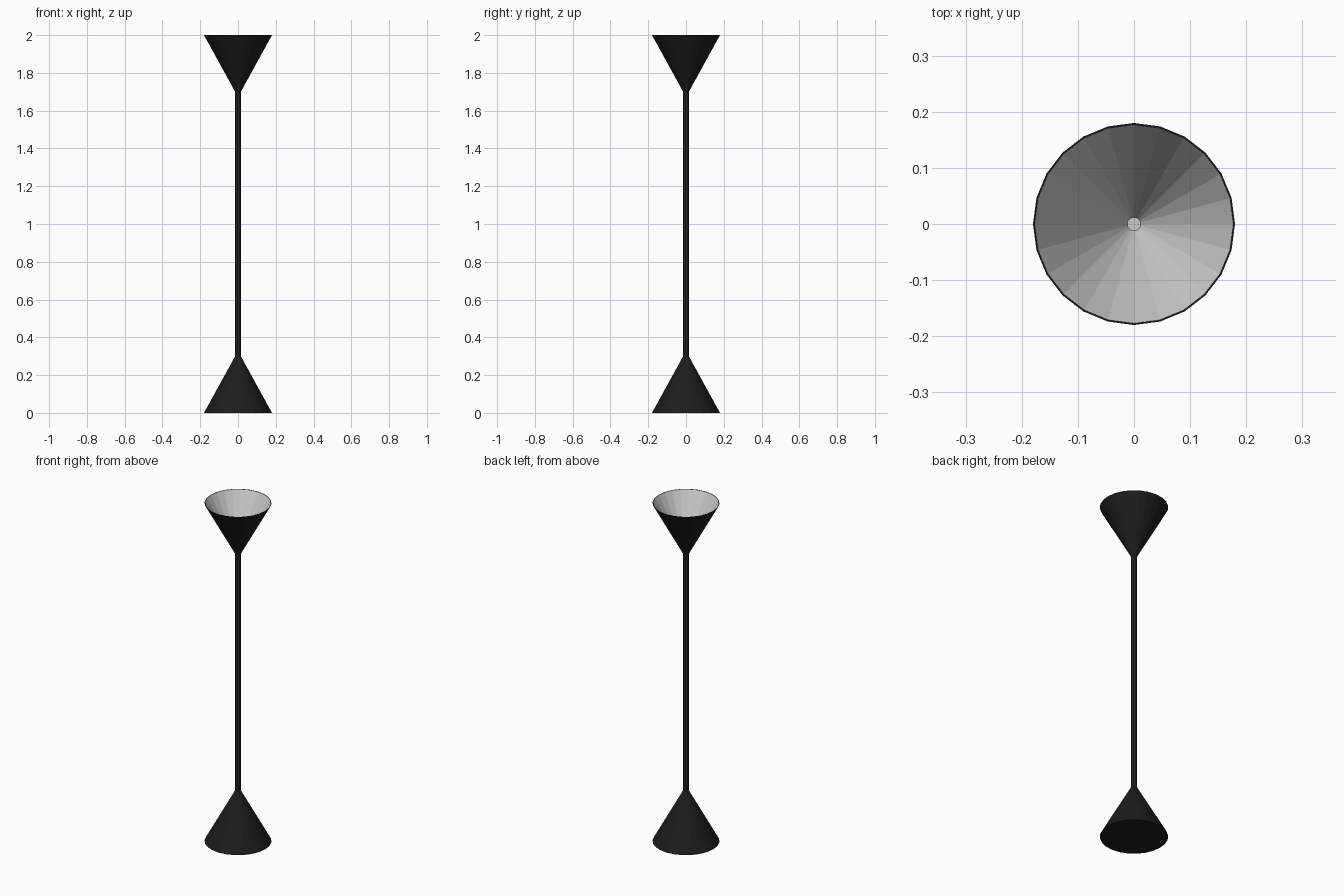
import bpy, bmesh
from math import cos, sin, tau

if "Cube" in bpy.data.objects:
    bpy.data.objects.remove(bpy.data.objects["Cube"])

SIDES = 24
black = bpy.data.materials.new("black_metal")
black.diffuse_color = (0.012, 0.012, 0.012, 1)
black.use_nodes = True
black.node_tree.nodes["Principled BSDF"].inputs["Base Color"].default_value = black.diffuse_color


def lathe(name, profile, cap_start=False, cap_end=False):
    """Spin an (r, z) profile round z; list it bottom-up on the outside."""
    bm = bmesh.new()
    rings = [[bm.verts.new((r * cos(tau * i / SIDES), r * sin(tau * i / SIDES), z))
              for i in range(SIDES)] for r, z in profile]
    for a, b in zip(rings, rings[1:]):
        for i in range(SIDES):
            j = (i + 1) % SIDES
            bm.faces.new((a[i], a[j], b[j], b[i]))
    if cap_start:
        bm.faces.new(rings[0][::-1])
    if cap_end:
        bm.faces.new(rings[-1])
    mesh = bpy.data.meshes.new(name)
    bm.to_mesh(mesh)
    bm.free()
    obj = bpy.data.objects.new(name, mesh)
    bpy.context.collection.objects.link(obj)
    return obj


# Solid conical foot
base = lathe("base", [(0.18, 0), (0.015, 0.3)], cap_start=True, cap_end=True)

# Thin upright
pole = lathe("pole", [(0.015, 0.29), (0.015, 1.705)], cap_start=True, cap_end=True)

# Upturned conical shade with a thin black rim
shade = lathe("shade", [(0.015, 1.7), (0.18, 2.0), (0.177, 2.0)], cap_start=True)

# Pale inner lining with a small flat floor
lining = lathe("shade_lining", [(0.177, 2.0), (0.012, 1.708)], cap_end=True)

for part in (base, pole, shade):
    part.data.materials.append(black)
